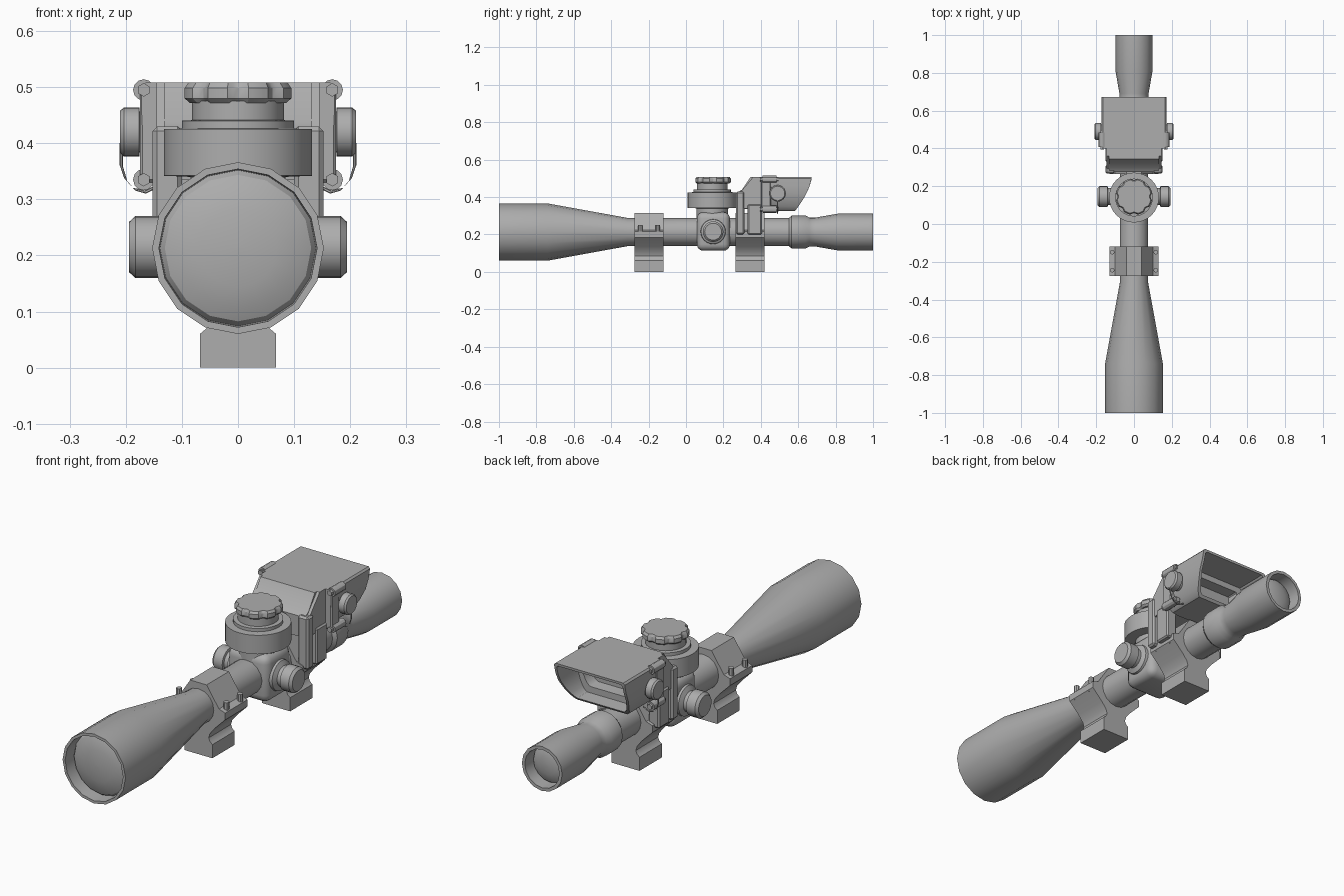
import bpy, bmesh, math
from mathutils import Vector

cube = bpy.data.objects.get("Cube")
if cube:
    bpy.data.objects.remove(cube)

metal = bpy.data.materials.new("matte_grey")
metal.use_nodes = True
GREY = (0.42, 0.42, 0.42, 1)
metal.diffuse_color = GREY
metal.node_tree.nodes["Principled BSDF"].inputs["Base Color"].default_value = GREY

AXIS_Z = 0.213      # height of the tube axis
TURRET_Y = 0.145    # position of the adjustment turret


def finish(name, bm, angle=30):
    """Turn a bmesh into a named, shaded object."""
    bmesh.ops.recalc_face_normals(bm, faces=bm.faces)
    mesh = bpy.data.meshes.new(name)
    bm.to_mesh(mesh)
    bm.free()
    mesh.shade_smooth()
    mesh.set_sharp_from_angle(angle=math.radians(angle))
    mesh.materials.append(metal)
    obj = bpy.data.objects.new(name, mesh)
    bpy.context.collection.objects.link(obj)
    return obj


def loft(name, rings, angle=30):
    """Skin a row of closed rings and cap both ends."""
    bm = bmesh.new()
    rows = [[bm.verts.new(p) for p in ring] for ring in rings]
    n = len(rows[0])
    for a, b in zip(rows, rows[1:]):
        for i in range(n):
            j = (i + 1) % n
            bm.faces.new((a[i], a[j], b[j], b[i]))
    bm.faces.new(rows[0])
    bm.faces.new(rows[-1])
    return finish(name, bm, angle)


def lathe(name, axis, center, profile, n=24, angle=30, lobes=0, depth=0):
    """Revolve (distance along axis, radius) pairs about x, y or z."""
    k = "xyz".index(axis)
    rings = []
    for along, radius in profile:
        ring = []
        for i in range(n):
            t = math.tau * i / n
            r = radius * (1 - depth * max(0, math.cos(lobes * t))) if lobes else radius
            p = Vector(center)
            p[k] += along
            p[(k + 1) % 3] += r * math.cos(t)
            p[(k + 2) % 3] += r * math.sin(t)
            ring.append(p)
        rings.append(ring)
    return loft(name, rings, angle)


def prism(name, axis, outline, start, end):
    """Extrude an outline in (y, z) along x, or in (x, z) along y."""
    if axis == "x":
        rings = [[(s, u, v) for u, v in outline] for s in (start, end)]
    else:
        rings = [[(u, s, v) for u, v in outline] for s in (start, end)]
    return loft(name, rings)


def box(name, lo, hi, bevel=0, segments=1):
    bm = bmesh.new()
    bmesh.ops.create_cube(bm, size=1)
    for v in bm.verts:
        v.co = [(a + b) / 2 + c * (b - a) for a, b, c in zip(lo, hi, v.co)]
    if bevel:
        bmesh.ops.bevel(bm, geom=bm.edges[:], offset=bevel, segments=segments,
                        profile=0.5, affect="EDGES")
    return finish(name, bm)


def mirrored(half):
    return half + [(-x, z) for x, z in reversed(half)]


# Main tube with recessed, domed lenses at both ends
def dome(edge_y, radius, bulge):
    return [(edge_y + bulge * math.sin(t), radius * math.cos(t))
            for t in (0, 0.35, 0.7, 1.05, 1.35, 1.55)]


scope = list(reversed(dome(-0.94, 0.139, -0.035)))
scope += [(-1, 0.141), (-1, 0.153), (-0.74, 0.153), (-0.31, 0.075), (0.55, 0.075),
          (0.565, 0.088), (0.64, 0.088), (0.66, 0.077), (0.69, 0.077),
          (0.81, 0.098), (1, 0.098), (1, 0.084)]
scope += dome(0.94, 0.083, 0.025)
lathe("scope_tube", "y", (0, 0, AXIS_Z), scope, n=16)

# Two mounting rings with clamp screws
ring_half = [(0.068, 0), (0.068, 0.06), (0.056, 0.07), (0.05, 0.085), (0.056, 0.105),
             (0.08, 0.135), (0.13, 0.185), (0.13, 0.215), (0.1, 0.225), (0.09, 0.24),
             (0.04, 0.315)]
for label, y0, y1 in (("front", -0.275, -0.12), ("rear", 0.265, 0.42)):
    prism(label + "_mount_ring", "y", mirrored(ring_half), y0, y1)
    for side in (-1, 1):
        for y in (y0 + 0.03, y1 - 0.03):
            lathe(label + "_ring_screw", "z", (side * 0.115, y, 0.18),
                  [(0, 0.012), (0.07, 0.012)], n=8)

# Turret saddle and its side knobs
box("turret_saddle", (-0.1, 0.058, 0.113), (0.1, 0.235, 0.32), 0.035, 4)
for side in (-1, 1):
    lathe("side_knob", "x", (0, TURRET_Y, AXIS_Z + 0.002),
          [(side * d, r) for d, r in ((0.08, 0.07), (0.11, 0.065), (0.12, 0.045), (0.138, 0.045),
                                      (0.14, 0.055), (0.183, 0.055), (0.194, 0.045))])

# Elevation drum and scalloped cap
lathe("elevation_drum", "z", (0, TURRET_Y - 0.005, 0),
      [(0.28, 0.085), (0.34, 0.085), (0.342, 0.132), (0.425, 0.132), (0.426, 0.1),
       (0.44, 0.1), (0.441, 0.082), (0.475, 0.082)], n=32)
lathe("elevation_cap", "z", (0, TURRET_Y, 0),
      [(0.472, 0.088), (0.48, 0.097), (0.498, 0.097), (0.508, 0.09)],
      n=64, lobes=8, depth=0.1)

# Bracket that carries the reflex sight
prism("sight_bracket", "x", [(0.275, 0.335), (0.275, 0.425), (0.3, 0.44), (0.345, 0.508),
                             (0.42, 0.508), (0.42, 0.335)], -0.132, 0.132)
for side in (-1, 1):
    a, b = sorted((side * 0.1, side * 0.152))
    box("bracket_front_leg", (a, 0.268, 0.2), (b, 0.312, 0.43), 0.008)
    box("bracket_rear_leg", (a, 0.33, 0.2), (b, 0.405, 0.36), 0.006)
    prism("bracket_cheek", "x", [(0.285, 0.34), (0.285, 0.42), (0.36, 0.508), (0.41, 0.508),
                                 (0.41, 0.34)], side * 0.12, side * 0.145)

# Reflex sight hood, slanted and hollow at the back
hood_half = [(0.165, 0.508), (0.172, 0.5), (0.172, 0.46), (0.17, 0.42),
             (0.158, 0.38), (0.145, 0.35), (0.132, 0.332), (0.122, 0.325)]
hood = mirrored(hood_half)


def back_y(z):
    drop = (0.508 - z) / 0.183
    return 0.672 - 0.09 * drop ** 1.6


def shrunk(fx, fz, y=None):
    pts = [(x * fx, 0.418 + (z - 0.418) * fz) for x, z in hood]
    return [(x, back_y(z) if y is None else y, z) for x, z in pts]


loft("sight_hood", [shrunk(1, 1, 0.4), shrunk(1, 1), shrunk(0.93, 0.88),
                    shrunk(0.9, 0.82, 0.53), shrunk(0.76, 0.52, 0.53),
                    shrunk(0.74, 0.48, 0.48)])

# Clamp ears, hex bolts, knobs and retaining wires on both sides
for side in (-1, 1):
    box("clamp_ear", (min(side * 0.14, side * 0.175), 0.4, 0.33),
        (max(side * 0.14, side * 0.175), 0.455, 0.5), 0.005)
    for z in (0.495, 0.335):
        lathe("clamp_lug", "y", (side * 0.168, 0, z), [(0.408, 0.019), (0.485, 0.019)], n=12)
        lathe("clamp_bolt", "y", (side * 0.168, 0, z), [(0.395, 0.012), (0.495, 0.012)], n=6)
    lathe("sight_knob", "x", (0, 0.49, 0.42),
          [(side * d, r) for d, r in ((0.15, 0.036), (0.175, 0.036), (0.176, 0.044),
                                      (0.203, 0.044), (0.21, 0.038))])
    path = [(0.208, 0.4), (0.208, 0.36), (0.2, 0.335), (0.185, 0.318), (0.165, 0.313), (0.135, 0.328)]
    wire = []
    for i, (x, z) in enumerate(path):
        t = math.pi / 2 * i / (len(path) - 1)
        wire.append([(side * (x + 0.003 * math.cos(t) * math.cos(u)), 0.49 + 0.003 * math.sin(u),
                      z + 0.003 * math.sin(t) * math.cos(u))
                     for u in (math.tau * k / 6 for k in range(6))])
    loft("knob_wire", wire, 60)
